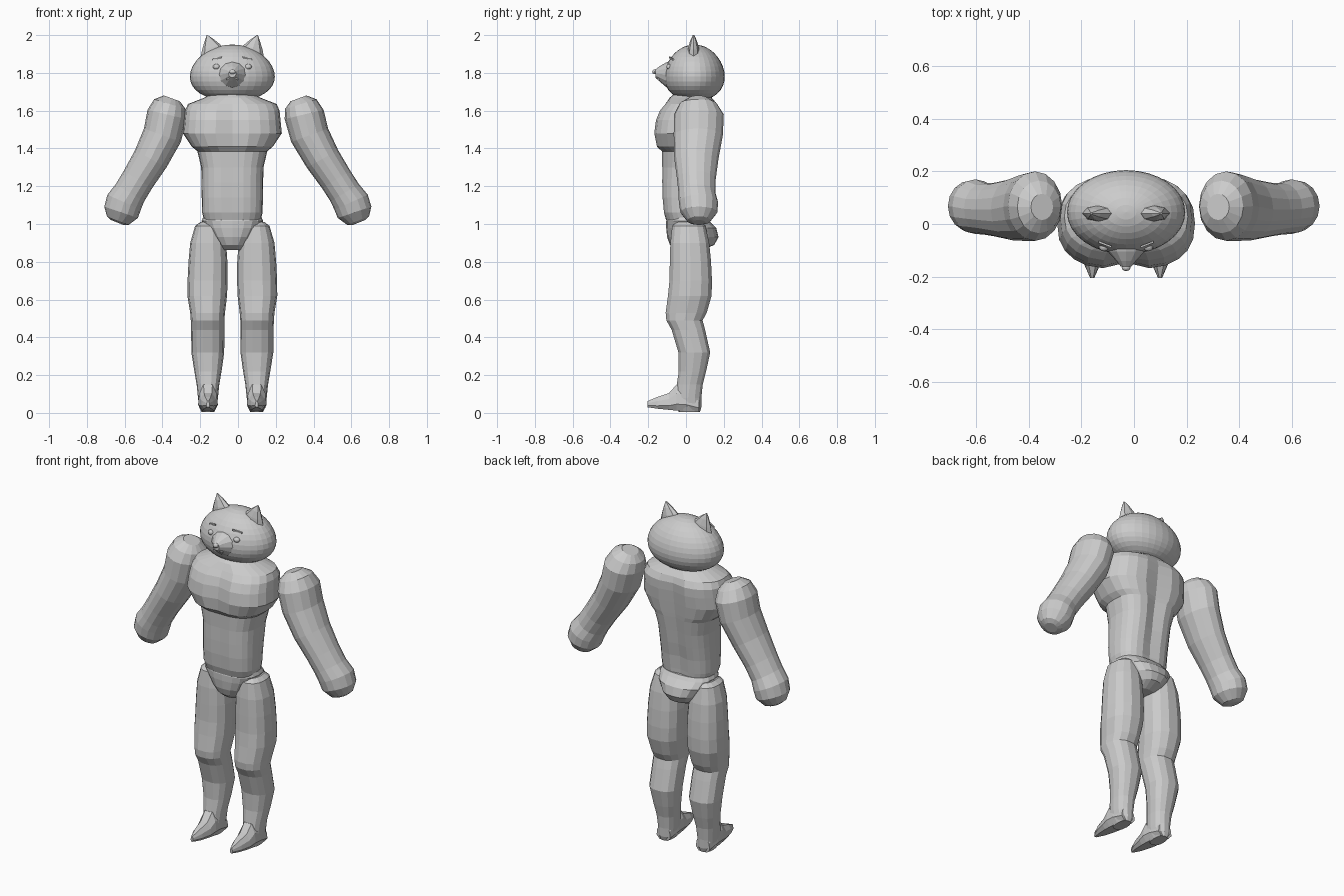
import bpy, bmesh, math
from mathutils import Vector

CX = -0.03  # body midline
GREY = bpy.data.materials.new("plain_grey")
GREY.diffuse_color = (0.6, 0.6, 0.6, 1)


def finish(name, bm):
    bmesh.ops.recalc_face_normals(bm, faces=bm.faces)
    me = bpy.data.meshes.new(name)
    bm.to_mesh(me)
    bm.free()
    me.materials.append(GREY)
    ob = bpy.data.objects.new(name, me)
    bpy.context.collection.objects.link(ob)
    return ob


def loft(name, rings):
    """Bridge equal-sized point rings and cap both ends."""
    bm = bmesh.new()
    rows = [[bm.verts.new(p) for p in r] for r in rings]
    n = len(rows[0])
    for a, b in zip(rows, rows[1:]):
        for i in range(n):
            bm.faces.new((a[i], a[(i + 1) % n], b[(i + 1) % n], b[i]))
    bm.faces.new(rows[0])
    bm.faces.new(rows[-1])
    return finish(name, bm)


def oval(cx, z, hw, yf, yb, n=16, p=1.0, pec=0.0, spine=0.0):
    """Horizontal rounded ring; pec and spine press grooves into front and back."""
    pts = []
    for i in range(n):
        a = 2 * math.pi * i / n
        c, s = math.cos(a), math.sin(a)
        x = math.copysign(abs(c) ** p, c) * hw
        y = (yf + yb) / 2 + math.copysign(abs(s) ** p, s) * (yb - yf) / 2
        g = max(0, 1 - abs(c) / 0.3)
        y += g * (pec if s < 0 else -spine)
        pts.append(Vector((cx + x, y, z)))
    return pts


def ball(name, loc, size, u=12, v=8):
    bm = bmesh.new()
    bmesh.ops.create_uvsphere(bm, u_segments=u, v_segments=v, radius=1)
    for vert in bm.verts:
        vert.co = Vector([loc[k] + vert.co[k] * size[k] for k in range(3)])
    return finish(name, bm)


# Torso: waist, ribs, chest shelf, shoulders, neck
# z, half width, front y, back y, squareness, chest groove, spine groove
torso = [
    (1.02, .150, -.105, .105, .75, 0, .01), (1.06, .160, -.120, .110, .75, .004, .015),
    (1.14, .162, -.128, .120, .75, .006, .02), (1.22, .163, -.130, .135, .75, .006, .02),
    (1.30, .165, -.130, .150, .75, .006, .025), (1.385, .185, -.132, .165, .75, .004, .025),
    (1.41, .215, -.160, .170, .75, .015, .025), (1.48, .262, -.177, .180, .8, .03, .025),
    (1.55, .255, -.168, .188, .8, .03, .025), (1.60, .250, -.145, .188, .8, .02, .02),
    (1.635, .235, -.115, .170, .85, .01, .01), (1.67, .145, -.085, .135, 1, 0, 0),
    (1.70, .100, -.05, .12, 1, 0, 0)]
loft("torso", [oval(CX, z, w, f, b, 24, p, pec, sp) for z, w, f, b, p, pec, sp in torso])

# Briefs
briefs = [(1.035, .155, -.10, .11, .8), (1.015, .163, -.105, .125, .8), (.98, .150, -.105, .16, .8),
          (.93, .115, -.10, .172, .8), (.89, .085, -.085, .15, .85), (.862, .065, -.05, .09, .9)]
loft("briefs", [oval(CX, z, w, f, b, 20, p) for z, w, f, b, p in briefs])

# Legs and feet: z, x offset from midline, half width, front y, back y
leg = [(1.01, .125, .045, -.05, .08), (.99, .125, .072, -.075, .105), (.90, .128, .095, -.085, .125),
       (.80, .129, .103, -.088, .135), (.70, .131, .106, -.09, .140), (.62, .133, .105, -.098, .138),
       (.53, .131, .092, -.110, .112), (.49, .131, .089, -.106, .090), (.44, .130, .088, -.078, .103),
       (.32, .130, .087, -.042, .130), (.22, .129, .072, -.040, .108), (.15, .129, .060, -.050, .090),
       (.08, .129, .053, -.060, .083), (.03, .129, .046, -.055, .083), (.005, .129, .034, -.040, .075)]
# y, half width, bottom z, top z
foot = [(-.205, .008, .030, .062), (-.15, .032, .022, .085), (-.09, .046, .016, .105),
        (-.05, .052, .012, .150), (0, .052, .008, .150), (.07, .045, .005, .09)]
for side, s in (("left", -1), ("right", 1)):
    loft(side + "_leg", [oval(CX + s * dx, z, w, f, b, 14, .85) for z, dx, w, f, b in leg])
    x = CX + s * .129
    loft(side + "_foot", [[Vector((x + u * w, y, lo + v * (hi - lo))) for u, v in
                           ((-.6, 0), (.6, 0), (1, .25), (.9, .65), (.45, 1), (-.45, 1), (-.9, .65), (-1, .25))]
                          for y, w, lo, hi in foot])

# Arms: x, z, in-plane radius, depth radius, y centre
arm = [(-.350, 1.665, .045, .05, .065), (-.361, 1.635, .087, .10, .065), (-.376, 1.58, .106, .132, .068),
       (-.400, 1.47, .104, .130, .065), (-.462, 1.345, .095, .117, .055), (-.530, 1.235, .088, .102, .055),
       (-.572, 1.165, .088, .098, .058), (-.603, 1.115, .097, .104, .066), (-.619, 1.062, .094, .098, .068),
       (-.636, 1.018, .062, .062, .068), (-.640, 1.008, .035, .035, .068)]
for side, s in (("left", -1), ("right", 1)):
    rings = []
    for i, (x, z, r, d, y) in enumerate(arm):
        a, b = arm[max(i - 1, 0)], arm[min(i + 1, len(arm) - 1)]
        t = Vector((b[0] - a[0], 0, b[1] - a[1])).normalized()
        out = Vector((t.z, 0, -t.x))
        ring = [Vector((x, y, z)) + out * r * math.cos(k * math.pi / 8)
                + Vector((0, d * math.sin(k * math.pi / 8), 0)) for k in range(16)]
        if s > 0:  # other arm, spread a touch wider at the hand
            shift = -.03 + .03 * (1.67 - z) / .65
            ring = [Vector((-p.x + shift, p.y, p.z)) for p in ring]
        rings.append(ring)
    loft(side + "_arm", rings)

# Head
head = ball("head", (CX, .045, 1.80), (.225, .16, .15), 32, 18)
for v in head.data.vertices:  # fuller cheeks low on the face
    h = (v.co.z - 1.80) / .15
    v.co.z -= .02 * (1 - h * h)

# Muzzle and nose
muzzle = [(-.05, .105, 1.70, 1.87), (-.105, .070, 1.725, 1.855), (-.14, .038, 1.755, 1.835),
          (-.162, .020, 1.775, 1.818)]
loft("muzzle", [[Vector((CX + w * math.cos(k * math.pi / 6), y,
                         (lo + hi) / 2 + (hi - lo) / 2 * math.sin(k * math.pi / 6))) for k in range(12)]
                for y, w, lo, hi in muzzle])
ball("nose", (CX, -.166, 1.806), (.017, .013, .013))

# Mouth strips, eyes, brows and ears
for side, s in (("left", -1), ("right", 1)):
    ball(side + "_eye", (CX + s * .084, -.088, 1.832), (.019, .016, .015))

    def strip(name, a, b, t=.004):
        a, b = Vector(a), Vector(b)
        loft(name, [[p + Vector((0, dy, dz)) for dy, dz in ((-t, -t), (t, -t), (t, t), (-t, t))]
                    for p in (a, b)])
    strip(side + "_mouth", (CX, -.156, 1.785), (CX + s * .03, -.143, 1.765))
    strip(side + "_brow", (CX + s * .055, -.087, 1.882), (CX + s * .105, -.068, 1.870))

    # Ear: flattened pointed shell leaning outward
    ear = [(.095, .075, .035, 1.89), (.110, .050, .028, 1.935), (.122, .026, .018, 1.97), (.133, .003, .004, 2.0)]
    loft(side + "_ear", [[Vector((CX + s * (dx + w * math.cos(k * math.pi / 4)),
                                  .04 + d * math.sin(k * math.pi / 4),
                                  z - .25 * w * math.cos(k * math.pi / 4) * (z < 1.99)))
                          for k in range(8)] for dx, w, d, z in ear])
